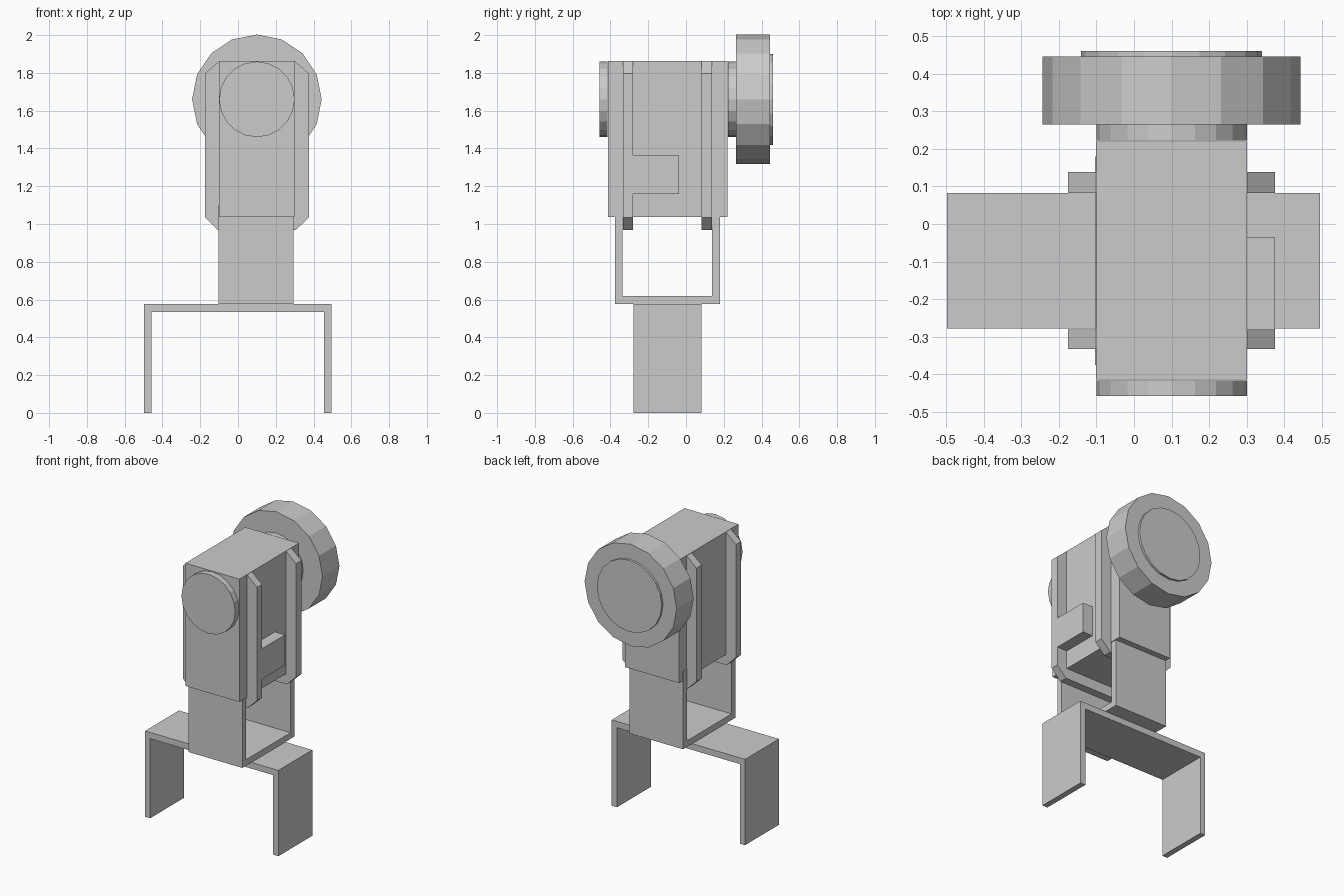
import bpy, math

if "Cube" in bpy.data.objects:
    bpy.data.objects.remove(bpy.data.objects["Cube"])


def extrude(name, outline, y0, y1):
    """Solid from an (x, z) outline stretched between two depths."""
    n = len(outline)
    verts = [(x, y, z) for y in (y0, y1) for x, z in outline]
    faces = [tuple(range(n)), tuple(range(2 * n - 1, n - 1, -1))]
    faces += [(i, i + n, (i + 1) % n + n, (i + 1) % n) for i in range(n)]
    mesh = bpy.data.meshes.new(name)
    mesh.from_pydata(verts, [], faces)
    mesh.validate()
    obj = bpy.data.objects.new(name, mesh)
    bpy.context.collection.objects.link(obj)
    return obj


def box(name, x0, x1, y0, y1, z0, z1):
    return extrude(name, [(x0, z0), (x1, z0), (x1, z1), (x0, z1)], y0, y1)


def disc(name, radius, y0, y1, sides):
    """Cylinder along y on the motor axis, one vertex pointing up."""
    ring = [(0.1 + radius * math.sin(-2 * math.pi * i / sides),
             1.66 + radius * math.cos(2 * math.pi * i / sides)) for i in range(sides)]
    return extrude(name, ring, y0, y1)


# Lower bracket: inverted U
extrude("lower_bracket",
        [(-0.497, 0), (-0.459, 0), (-0.459, 0.535), (0.456, 0.535),
         (0.456, 0), (0.495, 0), (0.495, 0.577), (-0.497, 0.577)], -0.278, 0.082)

# Upper bracket: U opening upwards, its arms running into the motor body
u = [(-0.375, 0.577), (0.18, 0.577), (0.18, 1.1), (0.138, 1.1),
     (0.138, 0.618), (-0.335, 0.618), (-0.335, 1.1), (-0.375, 1.1)]
upper = extrude("upper_bracket", u, -0.295, 0.104)
upper.rotation_euler.z = math.pi / 2  # profile lies in the y-z plane

# Motor body
box("motor_body", -0.101, 0.3, -0.414, 0.22, 1.037, 1.863)

# Chamfered mounting flanges around the body
flange = [(-0.105, 0.967), (0.305, 0.967), (0.375, 1.035), (0.375, 1.797),
          (0.3, 1.862), (-0.1, 1.862), (-0.175, 1.797), (-0.175, 1.035)]
extrude("front_flange", flange, -0.333, -0.28)
extrude("rear_flange", flange, 0.082, 0.138)

# Cable connector on the right side
box("connector", 0.29, 0.375, -0.281, -0.036, 1.16, 1.364)

# Discs on the motor axis
disc("front_hub", 0.2, -0.458, -0.416, 20)
disc("rear_hub", 0.2, 0.222, 0.27, 20)
disc("wheel", 0.343, 0.265, 0.445, 16)
disc("wheel_cap", 0.241, 0.44, 0.46, 20)
